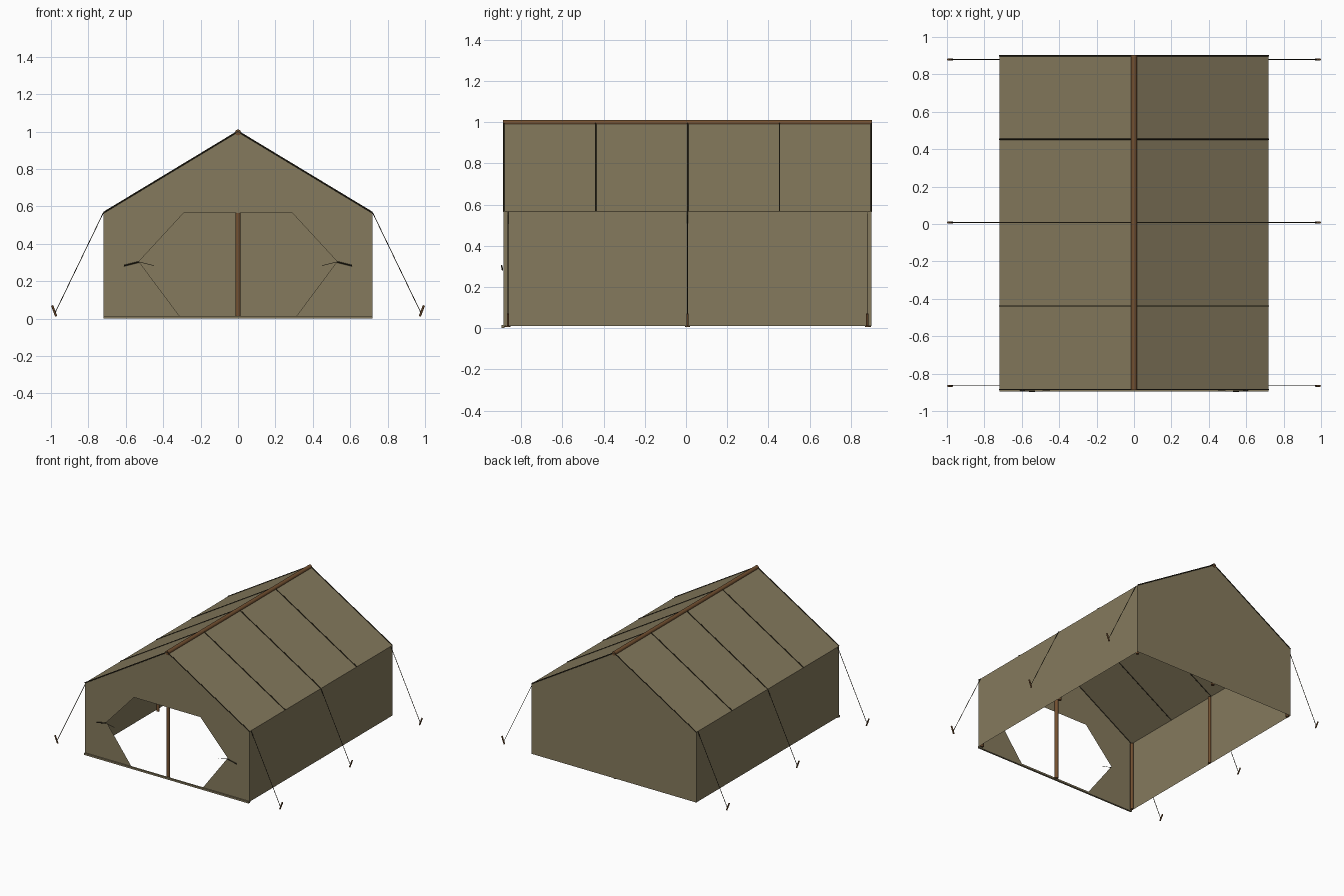
import bpy
import bmesh
from mathutils import Vector

if "Cube" in bpy.data.objects:
    bpy.data.objects.remove(bpy.data.objects["Cube"])


def material(name, rgb):
    m = bpy.data.materials.new(name)
    m.use_nodes = True
    m.diffuse_color = (*rgb, 1)
    m.node_tree.nodes["Principled BSDF"].inputs["Base Color"].default_value = (*rgb, 1)
    return m


CANVAS = material("olive canvas", (0.235, 0.195, 0.11))
WOOD = material("brown wood", (0.17, 0.08, 0.03))
CORD = material("dark cord", (0.03, 0.024, 0.012))

# Main dimensions
W, FRONT, BACK, MID = 0.72, -0.885, 0.9, 0.0075
BASE, EAVE, RIDGE = 0.01, 0.565, 1.0


def make(name, bm, mat):
    mesh = bpy.data.meshes.new(name)
    bm.to_mesh(mesh)
    bm.free()
    mesh.materials.append(mat)
    ob = bpy.data.objects.new(name, mesh)
    bpy.context.collection.objects.link(ob)
    return ob


def sheet(name, pts, mat=CANVAS):
    bm = bmesh.new()
    bm.faces.new([bm.verts.new(p) for p in pts])
    return make(name, bm, mat)


def rod(name, a, b, r, mat, sides=8, tip=None):
    a, b = Vector(a), Vector(b)
    bm = bmesh.new()
    bmesh.ops.create_cone(bm, cap_ends=True, segments=sides, radius1=r,
                          radius2=r if tip is None else tip, depth=(b - a).length)
    ob = make(name, bm, mat)
    ob.location = (a + b) / 2
    ob.rotation_mode = "QUATERNION"
    ob.rotation_quaternion = (b - a).to_track_quat("Z", "Y")
    for p in ob.data.polygons:
        p.use_smooth = len(p.vertices) == 4 and sides > 4
    return ob


def box(name, lo, hi, mat):
    bm = bmesh.new()
    bmesh.ops.create_cube(bm, size=1)
    lo, hi = Vector(lo), Vector(hi)
    for v in bm.verts:
        v.co = (lo + hi) / 2 + v.co * (hi - lo)
    return make(name, bm, mat)


# Back wall and front gable
sheet("back_wall", [(W, BACK, BASE), (-W, BACK, BASE), (-W, BACK, EAVE),
                    (0, BACK, RIDGE), (W, BACK, EAVE)])
sheet("front_gable", [(-W, FRONT, EAVE), (W, FRONT, EAVE), (0, FRONT, RIDGE)])

# Ridge beam, end poles and door sill
rod("ridge_beam", (0, FRONT - 0.003, RIDGE - 0.005), (0, BACK + 0.003, RIDGE - 0.005), 0.016, WOOD, 10)
for label, y in (("front", FRONT + 0.015), ("back", BACK - 0.015)):
    rod(label + "_pole", (0, y, 0.005), (0, y, RIDGE - 0.02), 0.014, WOOD, 10)
box("door_sill", (-W, FRONT - 0.01, 0), (W, FRONT + 0.004, 0.014), CANVAS)

ROPES = {"front": FRONT + 0.02, "middle": MID, "back": BACK - 0.02}

for side, s in (("left", 1), ("right", -1)):
    # Canvas panels
    wall = [(s * W, FRONT, BASE), (s * W, BACK, BASE), (s * W, BACK, EAVE), (s * W, FRONT, EAVE)]
    roof = [(s * W, FRONT, EAVE), (s * W, BACK, EAVE), (0, BACK, RIDGE), (0, FRONT, RIDGE)]
    flap = [(s * W, FRONT, BASE), (s * W, FRONT, EAVE), (s * 0.29, FRONT, EAVE),
            (s * 0.53, FRONT, 0.305), (s * 0.31, FRONT, BASE)]
    for name, pts, order in (("wall", wall, s), ("roof", roof, s), ("door_flap", flap, s)):
        sheet(f"{side}_{name}", pts[::order])

    # Roof seam cords
    for i in range(5):
        y = FRONT + (BACK - FRONT) * i / 4
        rod(f"{side}_seam_{i + 1}", (s * W, y, EAVE + 0.001), (0, y, RIDGE + 0.001), 0.004, CORD, 6)

    # Wall poles, guy ropes and stakes
    for place, y in ROPES.items():
        x = s * (W - 0.015)
        rod(f"{side}_{place}_wall_pole", (x, y, 0.005), (x, y, EAVE - 0.012), 0.012, WOOD, 8)
        rod(f"{side}_{place}_guy_rope", (s * W, y, EAVE), (s * 0.978, y, 0.03), 0.0022, CORD, 5)
        rod(f"{side}_{place}_stake", (s * 0.972, y, 0.012), (s * 0.994, y, 0.07), 0.006, WOOD, 6)

    # Tie holding the door flap open
    y = FRONT - 0.006
    knot = (s * 0.53, y - 0.004, 0.303)
    rod(f"{side}_tie_outer", knot, (s * 0.61, y, 0.283), 0.004, CORD, 6)
    rod(f"{side}_tie_inner", knot, (s * 0.45, y, 0.283), 0.0015, CORD, 5)
